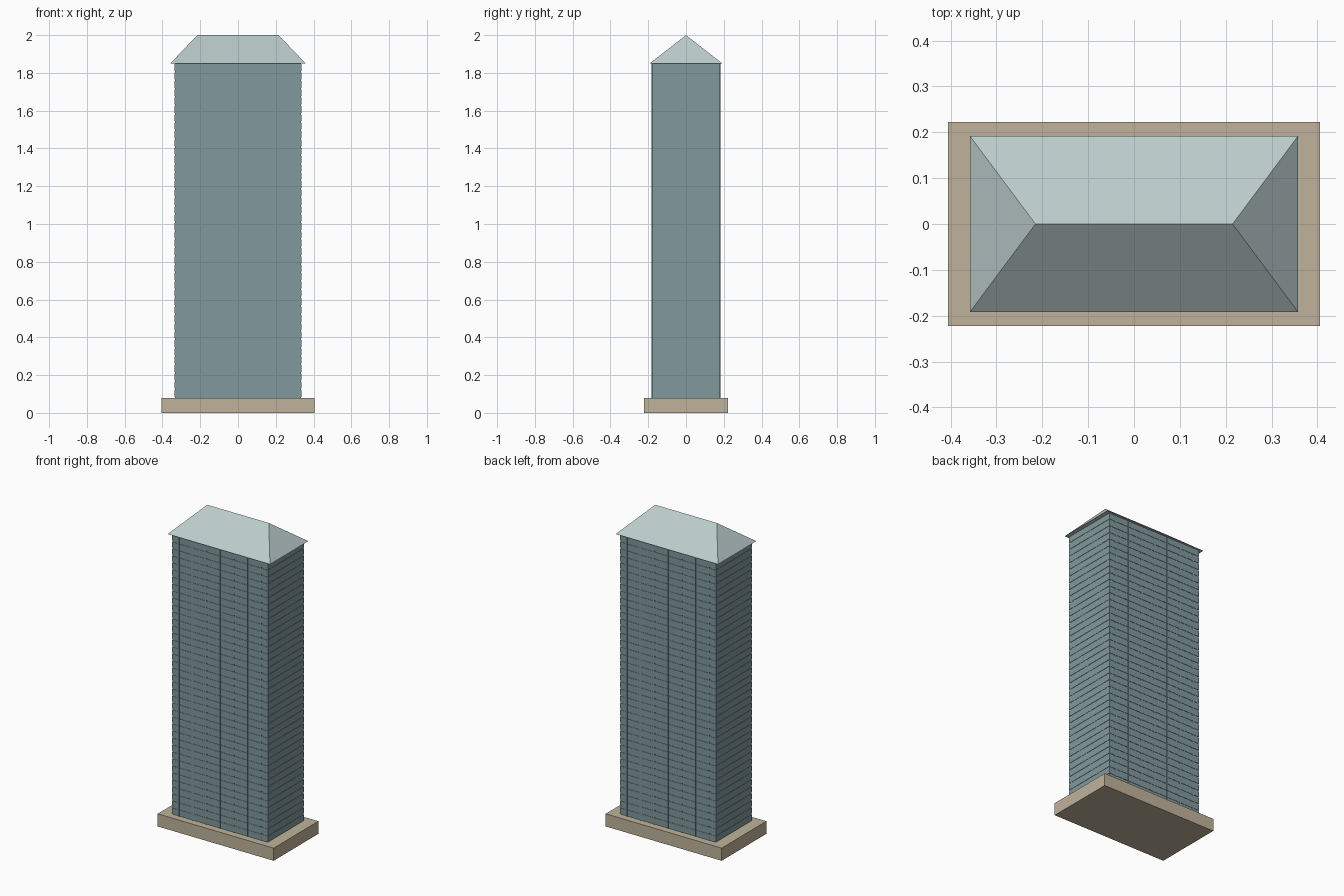
import bpy, bmesh

if "Cube" in bpy.data.objects:
    bpy.data.objects.remove(bpy.data.objects["Cube"])


def material(name, rgb):
    m = bpy.data.materials.new(name)
    m.diffuse_color = (*rgb, 1)
    m.use_nodes = True
    m.node_tree.nodes["Principled BSDF"].inputs["Base Color"].default_value = m.diffuse_color
    return m


def add_box(bm, x, y, z0, z1, cx=0, cy=0):
    # box with half sizes x, y between two heights
    v = bmesh.ops.create_cube(bm, size=1)["verts"]
    bmesh.ops.scale(bm, vec=(2 * x, 2 * y, z1 - z0), verts=v)
    bmesh.ops.translate(bm, vec=(cx, cy, (z0 + z1) / 2), verts=v)
    return v


def finish(name, bm, mat):
    me = bpy.data.meshes.new(name)
    bm.to_mesh(me)
    bm.free()
    ob = bpy.data.objects.new(name, me)
    bpy.context.collection.objects.link(ob)
    me.materials.append(mat)
    return ob


stone = material("stone", (0.53, 0.45, 0.33))
glass = material("glass", (0.22, 0.32, 0.34))
roof_metal = material("roof_metal", (0.50, 0.60, 0.60))

BASE, EAVE, TOP = 0.08, 1.85, 2.0
HX, HY = 0.335, 0.18
FLOORS, LIP = 40, 0.002

# plinth
bm = bmesh.new()
add_box(bm, 0.406, 0.223, 0, BASE)
finish("plinth", bm, stone)

# tower core
bm = bmesh.new()
add_box(bm, HX - LIP, HY - LIP, BASE, EAVE)
finish("tower_core", bm, glass)

# window bands, one per floor, with a narrow recessed joint
bm = bmesh.new()
pitch = (EAVE - BASE) / FLOORS
for i in range(FLOORS):
    z = BASE + i * pitch
    add_box(bm, HX, HY, z + 0.004, z + pitch - 0.004)
finish("floor_bands", bm, glass)

# vertical mullions on front and back
bm = bmesh.new()
for i in range(-3, 4):
    add_box(bm, 0.003, HY + LIP, BASE, EAVE, cx=i * 0.096)
finish("mullions", bm, glass)

# hipped roof: a box whose top is pinched to a ridge
bm = bmesh.new()
for v in add_box(bm, 0.358, 0.192, EAVE, TOP):
    if v.co.z > EAVE + 0.01:
        v.co.x *= 0.215 / 0.358
        v.co.y = 0
bmesh.ops.remove_doubles(bm, verts=bm.verts, dist=1e-4)
finish("hipped_roof", bm, roof_metal)
